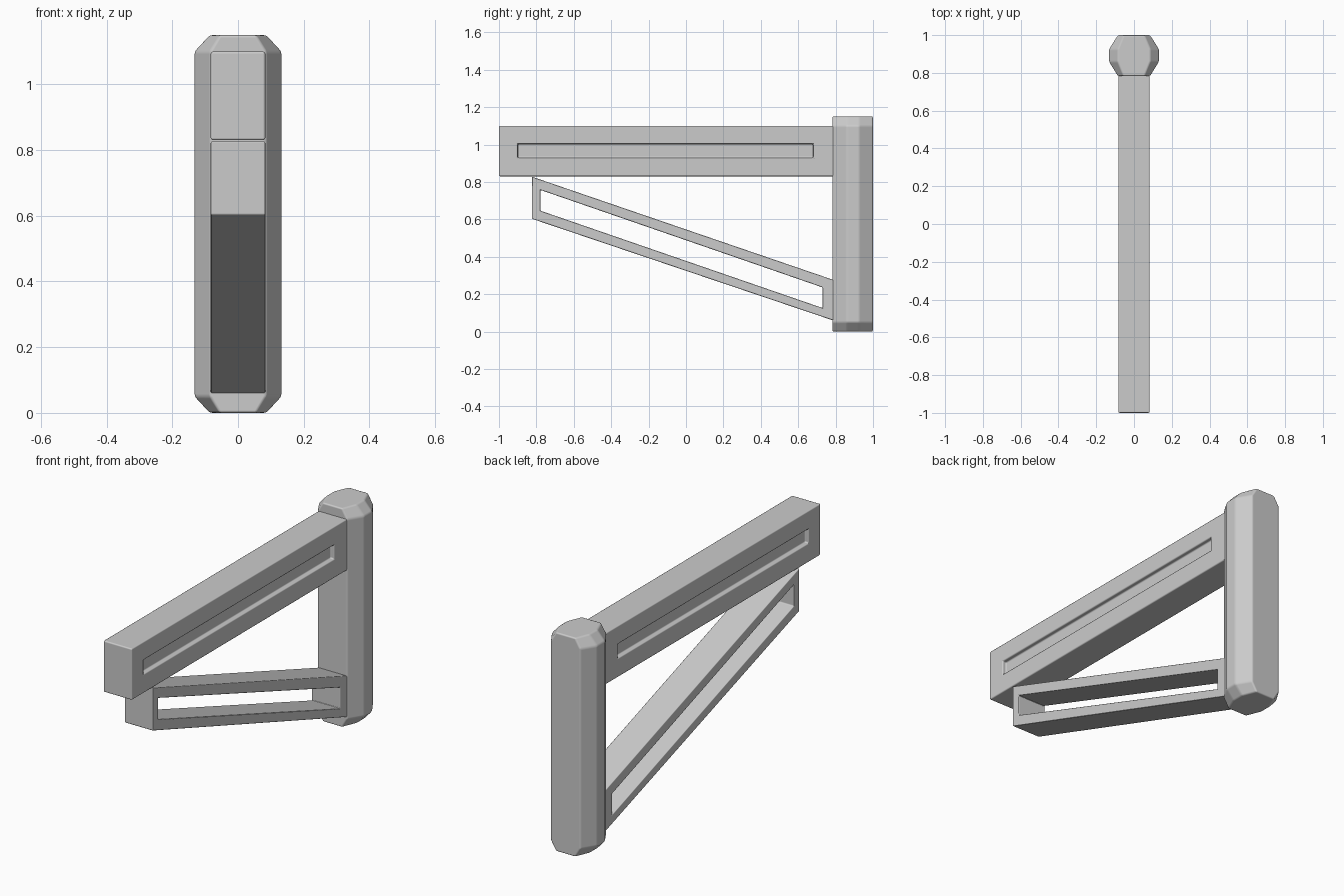
import bpy, bmesh

if "Cube" in bpy.data.objects:
    bpy.data.objects.remove(bpy.data.objects["Cube"])


def finish(name, bm, bevel):
    bmesh.ops.recalc_face_normals(bm, faces=bm.faces)
    mesh = bpy.data.meshes.new(name)
    bm.to_mesh(mesh)
    bm.free()
    mesh.shade_smooth()
    obj = bpy.data.objects.new(name, mesh)
    bpy.context.collection.objects.link(obj)
    mod = obj.modifiers.new("soft_edges", 'BEVEL')
    mod.width = bevel
    mod.segments = 2
    mod.limit_method = 'ANGLE'
    mod.angle_limit = 0.35
    mod.harden_normals = True
    return obj


def bridge(bm, a, b):
    n = len(a)
    for i in range(n):
        j = (i + 1) % n
        bm.faces.new((a[i], a[j], b[j], b[i]))


def framed_bar(name, outer, inner, half, pocket=None, bevel=0.007):
    """Bar with a (y, z) outline and an opening; pocket=None cuts right through."""
    bm = bmesh.new()

    def ring(pts, x):
        return [bm.verts.new((x, y, z)) for y, z in pts]

    out_l, out_r = ring(outer, -half), ring(outer, half)
    in_l, in_r = ring(inner, -half), ring(inner, half)
    bridge(bm, out_l, out_r)
    bridge(bm, out_l, in_l)
    bridge(bm, out_r, in_r)
    if pocket is None:
        bridge(bm, in_l, in_r)
    else:
        for rim, x in ((in_l, -half + pocket), (in_r, half - pocket)):
            floor = ring(inner, x)
            bridge(bm, rim, floor)
            bm.faces.new(floor)
    return finish(name, bm, bevel)


# Eight-sided upright post, ends tapered in x only
octagon = [(0.085, 0.783), (0.132, 0.86), (0.132, 0.925), (0.085, 1.0),
           (-0.085, 1.0), (-0.132, 0.925), (-0.132, 0.86), (-0.085, 0.783)]
bm = bmesh.new()
rings = [[bm.verts.new((x * s, y, z)) for x, y in octagon]
         for z, s in ((0, 0.65), (0.05, 1), (1.1, 1), (1.15, 0.65))]
for low, high in zip(rings, rings[1:]):
    bridge(bm, low, high)
bm.faces.new(rings[0])
bm.faces.new(rings[-1])
finish("post", bm, 0.008)

# Horizontal beam with a shallow slot on each side
framed_bar("beam",
           [(-1, 0.83), (0.8, 0.83), (0.8, 1.1), (-1, 1.1)],
           [(-0.9, 0.93), (0.68, 0.93), (0.68, 1.003), (-0.9, 1.003)],
           0.083, pocket=0.022)

# Slanted brace with a long opening through it
framed_bar("brace",
           [(-0.824, 0.603), (0.8, 0.055), (0.8, 0.272), (-0.824, 0.828)],
           [(-0.778, 0.646), (0.73, 0.126), (0.73, 0.236), (-0.778, 0.757)],
           0.083, bevel=0.005)
